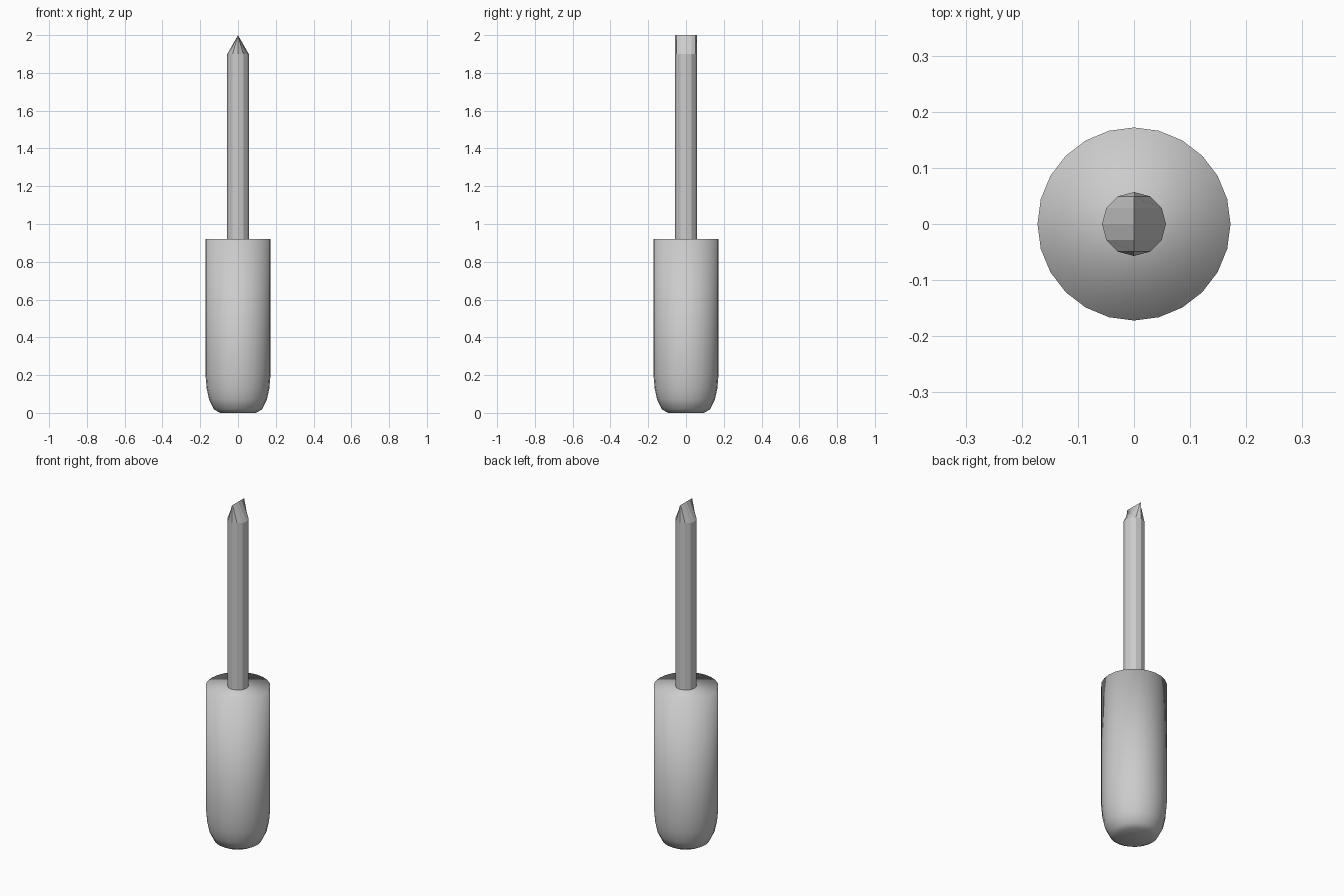
import bpy, bmesh, math

if "Cube" in bpy.data.objects:
    bpy.data.objects.remove(bpy.data.objects["Cube"])


def lathe(name, profile, sides, smooth):
    """Capped solid of revolution; profile rows are (radius x, radius y, z)."""
    bm = bmesh.new()
    rings = []
    for rx, ry, z in profile:
        rings.append([bm.verts.new((rx * math.cos(2 * math.pi * i / sides),
                                    ry * math.sin(2 * math.pi * i / sides), z))
                      for i in range(sides)])
    for low, high in zip(rings, rings[1:]):
        for i in range(sides):
            j = (i + 1) % sides
            bm.faces.new((low[i], low[j], high[j], high[i]))
    bm.faces.new(rings[0][::-1])
    if profile[-1][0] > 0:
        bm.faces.new(rings[-1])
    # weld the pairs that meet where a ring is squeezed to a line
    bmesh.ops.remove_doubles(bm, verts=bm.verts[:], dist=1e-5)
    bmesh.ops.recalc_face_normals(bm, faces=bm.faces[:])
    for f in bm.faces:
        f.smooth = smooth
    mesh = bpy.data.meshes.new(name)
    bm.to_mesh(mesh)
    bm.free()
    obj = bpy.data.objects.new(name, mesh)
    bpy.context.collection.objects.link(obj)
    return obj


# Handle: rounded butt, flat top, soft shading all over
handle_profile = [(0.095, 0.0), (0.127, 0.018), (0.153, 0.07),
                  (0.166, 0.13), (0.172, 0.2), (0.172, 0.92)]
lathe("handle", [(r, r, z) for r, z in handle_profile], 24, True)

# Shaft: 12-sided rod whose end is squeezed in x to a straight blade edge
R = 0.057
lathe("shaft_and_blade", [(R, R, 0.92), (R, R, 1.9), (0.0, R, 2.0)], 12, False)
